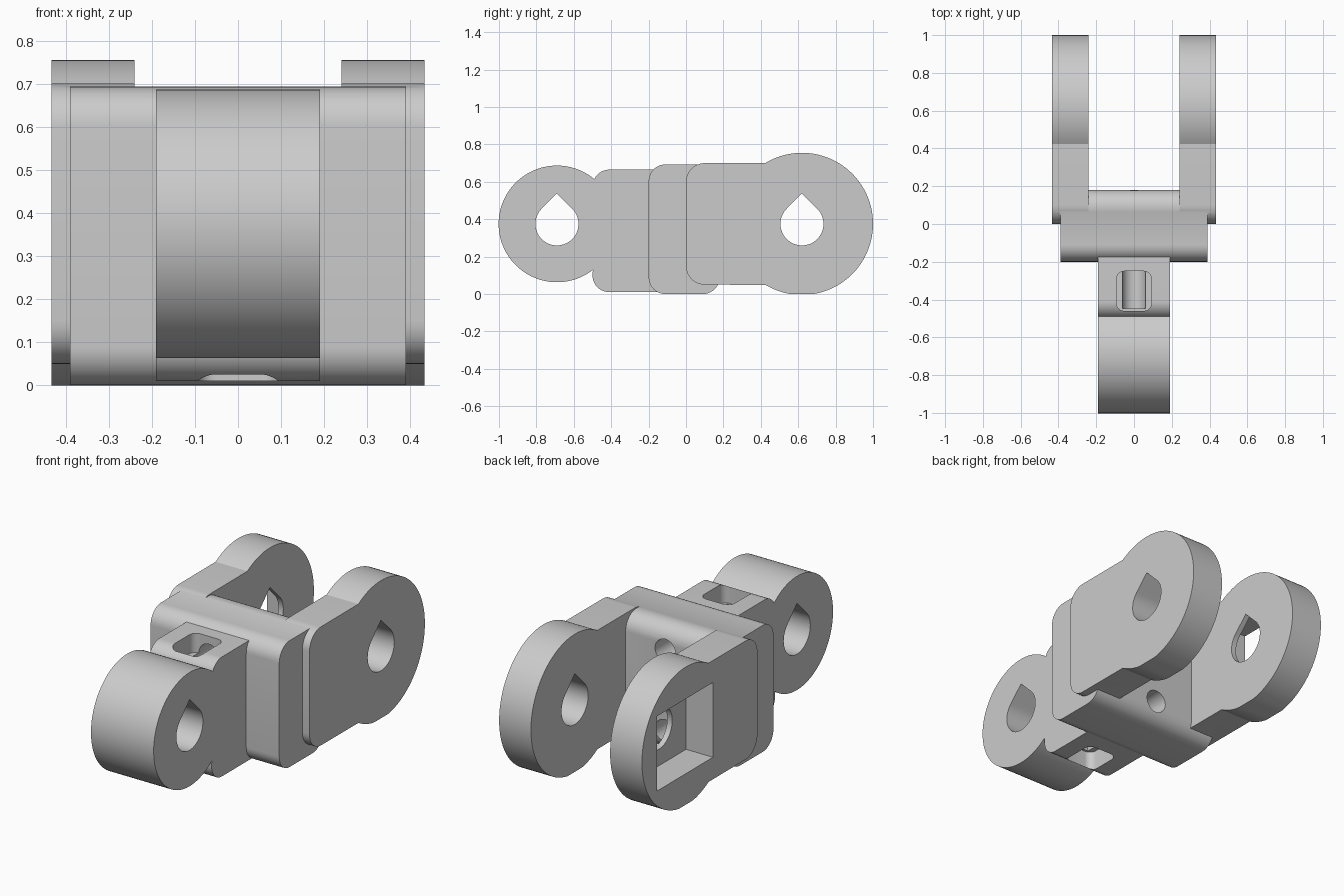
import bpy, bmesh
from math import sin, cos, radians

cube = bpy.data.objects.get("Cube")
if cube:
    bpy.data.objects.remove(cube, do_unlink=True)

grey = bpy.data.materials.new("light_grey")
grey.use_nodes = True
colour = (0.6, 0.6, 0.6, 1)
grey.diffuse_color = colour
grey.node_tree.nodes["Principled BSDF"].inputs["Base Color"].default_value = colour


def arc(cu, cv, r, a0, a1, n=10):
    """Points on an arc, angles in degrees."""
    angles = [radians(a0 + (a1 - a0) * i / n) for i in range(n + 1)]
    return [(cu + r * cos(a), cv + r * sin(a)) for a in angles]


def rounded_box(u0, u1, v0, v1, r):
    return (arc(u1 - r, v1 - r, r, 0, 90) + arc(u0 + r, v1 - r, r, 90, 180)
            + arc(u0 + r, v0 + r, r, 180, 270) + arc(u1 - r, v0 + r, r, 270, 360))


def teardrop(cu, cv, r):
    return arc(cu, cv, r, 135, 405, 48) + [(cu, cv + r * 2 ** 0.5)]


def prism(name, points, axis, lo, hi):
    """Extrude a closed profile along one axis."""
    place = {"x": lambda u, v, w: (w, u, v),
             "y": lambda u, v, w: (u, w, v),
             "z": lambda u, v, w: (u, v, w)}[axis]
    bm = bmesh.new()
    ends = [[bm.verts.new(place(u, v, w)) for u, v in points] for w in (lo, hi)]
    for end in ends:
        bm.faces.new(end)
    for i in range(len(points)):
        j = (i + 1) % len(points)
        bm.faces.new((ends[0][i], ends[0][j], ends[1][j], ends[1][i]))
    bmesh.ops.recalc_face_normals(bm, faces=bm.faces)
    mesh = bpy.data.meshes.new(name)
    bm.to_mesh(mesh)
    bm.free()
    mesh.materials.append(grey)
    ob = bpy.data.objects.new(name, mesh)
    bpy.context.collection.objects.link(ob)
    return ob


def combine(target, tool, operation):
    """Apply a boolean and discard the tool."""
    mod = target.modifiers.new("bool", "BOOLEAN")
    mod.object, mod.operation, mod.solver = tool, operation, "EXACT"
    bpy.context.view_layer.objects.active = target
    bpy.ops.object.modifier_apply(modifier=mod.name)
    bpy.data.objects.remove(tool, do_unlink=True)


HOLE_Z = 0.375
FRONT_Y, BACK_Y = -0.69, 0.62

# Cross block in the middle
link = prism("hinge_link", rounded_box(-0.2, 0.18, 0, 0.693, 0.09), "x", -0.39, 0.39)

# Front knuckle with its neck
knuckle = (arc(FRONT_Y, HOLE_Z, 0.312, 50, 308, 72)
           + arc(-0.41, 0.1, 0.09, 180, 270)
           + [(-0.1, 0.01), (-0.1, 0.665)]
           + arc(-0.41, 0.575, 0.09, 90, 148))
combine(link, prism("front_knuckle", knuckle, "x", -0.19, 0.19), "UNION")

# Pair of rear arms, flattened where they rest on the ground
arm = (arc(BACK_Y, HOLE_Z, 0.38, -121, 121, 72)
       + arc(0.1, 0.6, 0.1, 90, 180) + arc(0.1, 0.15, 0.1, 180, 270))
arm = [(y, max(z, 0)) for y, z in arm]
for name, lo, hi in (("left_arm", 0.24, 0.433), ("right_arm", -0.433, -0.24)):
    combine(link, prism(name, arm, "x", lo, hi), "UNION")

# Teardrop pivot holes
for y in (FRONT_Y, BACK_Y):
    combine(link, prism("pivot_hole", teardrop(y, HOLE_Z, 0.115), "x", -0.6, 0.6), "DIFFERENCE")

# Rectangular recess on the outside of the right arm
recess = [(0.385, 0.17), (0.87, 0.17), (0.87, 0.58), (0.385, 0.58)]
combine(link, prism("arm_recess", recess, "x", -0.6, -0.27), "DIFFERENCE")

# Screw pockets above and below the neck, each with a bore to the back
pocket = rounded_box(-0.092, 0.092, -0.46, -0.25, 0.04)
for z, lo, hi in ((0.56, 0.56, 0.9), (0.12, -0.2, 0.12)):
    combine(link, prism("screw_pocket", pocket, "z", lo, hi), "DIFFERENCE")
    bore = arc(0, z, 0.062, 0, 350, 35)
    combine(link, prism("screw_bore", bore, "y", -0.448, 0.4), "DIFFERENCE")

# Smooth the round walls, keep edges sharp
bpy.ops.object.select_all(action="DESELECT")
link.select_set(True)
bpy.context.view_layer.objects.active = link
bpy.ops.object.shade_smooth_by_angle(angle=radians(25))
